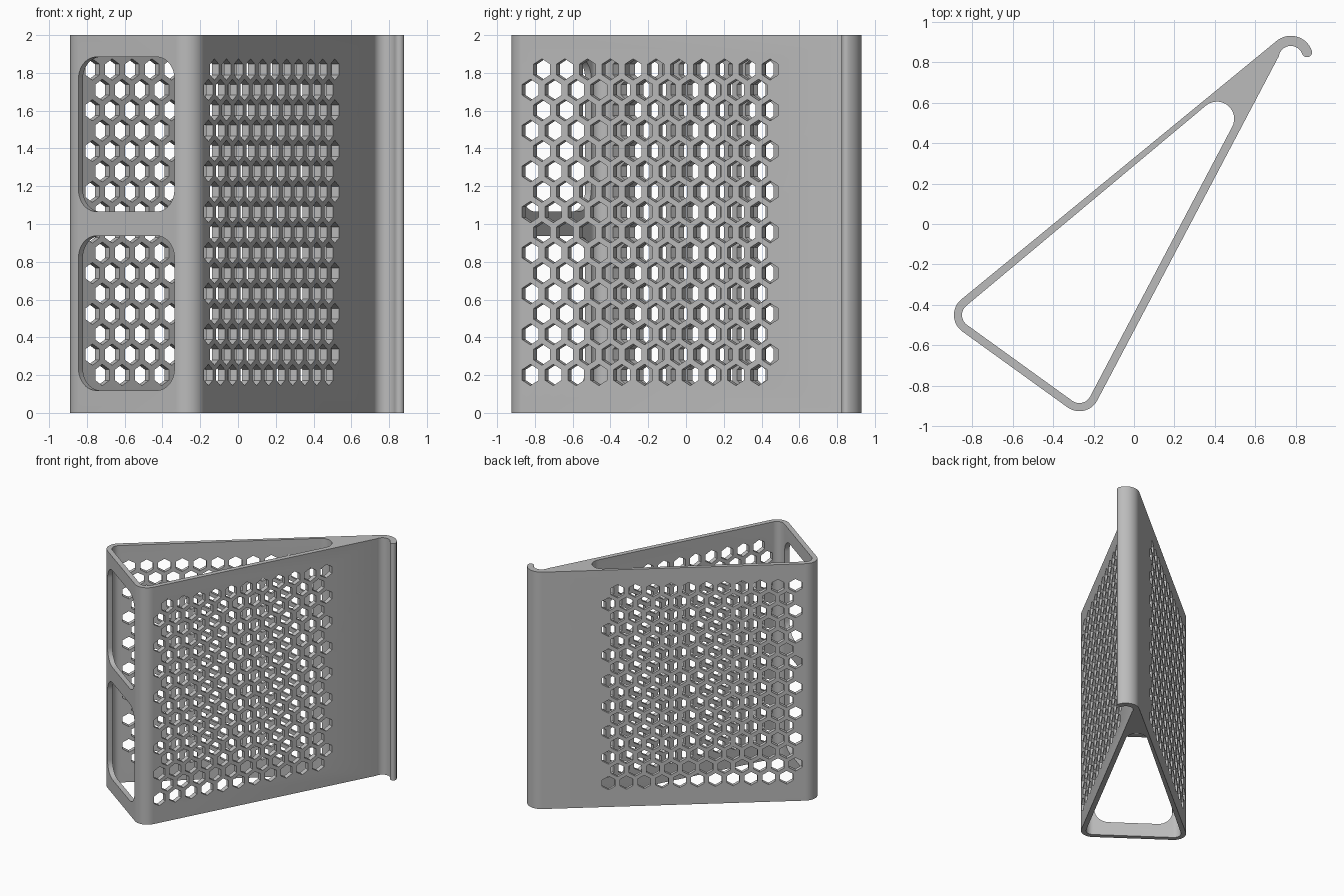
import bpy, bmesh, math
from mathutils import Vector

if "Cube" in bpy.data.objects:
    bpy.data.objects.remove(bpy.data.objects["Cube"])

HEIGHT, WALL = 2.0, 0.04
A, B, C = Vector((-0.79, -0.45)), Vector((-0.27, -0.825)), Vector((0.41, 0.52))  # corner centres
HOOK = Vector((0.775, 0.82))
UP = Vector((0, 0, 1))


def arc(c, r, a0, a1, n=16):
    return [c + r * Vector((math.cos(a0 + (a1 - a0) * i / n), math.sin(a0 + (a1 - a0) * i / n)))
            for i in range(n + 1)]


def tangent(c0, r0, c1, r1):
    """Heading of the line touching two circles on their right-hand side."""
    d = c1 - c0
    return math.atan2(d.y, d.x) - math.asin((r1 - r0) / d.length)


def prism(bm, loop, sweep):
    """Closed solid from a 3D loop swept along a vector."""
    bottom = [bm.verts.new(p) for p in loop]
    top = [bm.verts.new(p + sweep) for p in loop]
    faces = [bm.faces.new(bottom), bm.faces.new(top)]
    n = len(loop)
    for i in range(n):
        j = (i + 1) % n
        faces.append(bm.faces.new((bottom[i], bottom[j], top[j], top[i])))
    bmesh.ops.recalc_face_normals(bm, faces=faces)


def make_object(name, bm):
    mesh = bpy.data.meshes.new(name)
    bm.to_mesh(mesh)
    bm.free()
    obj = bpy.data.objects.new(name, mesh)
    bpy.context.collection.objects.link(obj)
    return obj


def rounded_triangle(circles):
    """Counter-clockwise outline around three circles."""
    pts = []
    for i, (c, r) in enumerate(circles):
        a_in = tangent(*circles[i - 1], c, r) - math.pi / 2
        a_out = tangent(c, r, *circles[(i + 1) % 3]) - math.pi / 2
        while a_out < a_in:
            a_out += 2 * math.pi
        pts += arc(c, r, a_in, a_out)
    return pts


# Heading of each wall
h_front = tangent(A, 0.1, B, 0.1)
h_right = tangent(B, 0.1, C, 0.085 + WALL)
h_left = tangent(HOOK, 0.11, A, 0.1)
q = math.pi / 2

# Body outline: two rounded corners and a curled hook at the rear
outline = arc(A, 0.1, h_left - q, h_front - q + 2 * math.pi if h_front < h_left - math.pi * 2 else
              h_front - q + (2 * math.pi if h_front < h_left else 0))
outline += arc(B, 0.1, h_front - q, h_right - q)
outline += arc(HOOK, 0.06, math.radians(171), math.radians(20))
outline += arc(HOOK + 0.085 * Vector((math.cos(math.radians(20)), math.sin(math.radians(20)))),
               0.025, math.radians(200), math.radians(380), 10)[1:]
end = h_left - q
while end < math.radians(20):
    end += 2 * math.pi
outline += arc(HOOK, 0.11, math.radians(20), end, 20)[1:]

bm = bmesh.new()
prism(bm, [p.to_3d() for p in outline], UP * HEIGHT)
body = make_object("holder_body", bm)

# Hollow inside, open at top and bottom
bm = bmesh.new()
cavity_loop = rounded_triangle([(A, 0.06), (B, 0.06), (C, 0.085)])
prism(bm, [p.to_3d() - UP * 0.1 for p in cavity_loop], UP * (HEIGHT + 0.2))
cavity = make_object("cavity_cutter", bm)


def wall_cut(bm, origin, along, outward, t, z, shape):
    """Cut a 2D shape through a wall at distance t along it and height z."""
    base = (origin + along * t).to_3d() + outward.to_3d() * 0.03 + UP * z
    prism(bm, [base + along.to_3d() * p.x + UP * p.y for p in shape],
          -outward.to_3d() * (WALL + 0.05))


def frame(centre, r, heading):
    along = Vector((math.cos(heading), math.sin(heading)))
    outward = Vector((along.y, -along.x))
    return centre + outward * r, along, outward


# Two rounded windows in the front wall
bm = bmesh.new()
origin, along, outward = frame(A, 0.1, h_front)
hw, hh, r = 0.313, 0.409, 0.115
window = []
for k, (sx, sy) in enumerate(((1, 1), (-1, 1), (-1, -1), (1, -1))):
    window += arc(Vector((sx * (hw - r), sy * (hh - r))), r, k * q, (k + 1) * q, 10)
for z in (0.528, 1.475):
    wall_cut(bm, origin, along, outward, 0.318, z, window)
windows = make_object("window_cutter", bm)

# Staggered hexagon vents in both long walls
bm = bmesh.new()
hexagon = [0.0565 * Vector((math.cos(q + k * q * 2 / 3), math.sin(q + k * q * 2 / 3))) for k in range(6)]
right = frame(B, 0.1, h_right)
o, a, n = frame(A, 0.1, h_left)
left = (o, -a, n)
for (o, a, n), start, shifted_row in ((right, 0.054, 1), (left, 0.075, 0)):
    for row in range(16):
        shift = 0.0683 if row % 2 == shifted_row else 0
        for col in range(11):
            wall_cut(bm, o, a, n, start + shift + col * 0.1366, 0.201 + row * 0.1078, hexagon)
vents = make_object("vent_cutter", bm)

# Apply the cuts
bpy.context.view_layer.objects.active = body
body.select_set(True)
for cutter in (cavity, windows, vents):
    mod = body.modifiers.new(cutter.name, 'BOOLEAN')
    mod.operation, mod.solver, mod.object = 'DIFFERENCE', 'MANIFOLD', cutter
    bpy.ops.object.modifier_apply(modifier=mod.name)
    bpy.data.objects.remove(cutter)

grey = bpy.data.materials.new("grey_plastic")
grey.diffuse_color = (0.5, 0.5, 0.5, 1)
grey.use_nodes = True
grey.node_tree.nodes["Principled BSDF"].inputs["Base Color"].default_value = grey.diffuse_color
body.data.materials.clear()
body.data.materials.append(grey)
for face in body.data.polygons:
    face.material_index = 0
bpy.ops.object.shade_smooth_by_angle(angle=math.radians(30))
